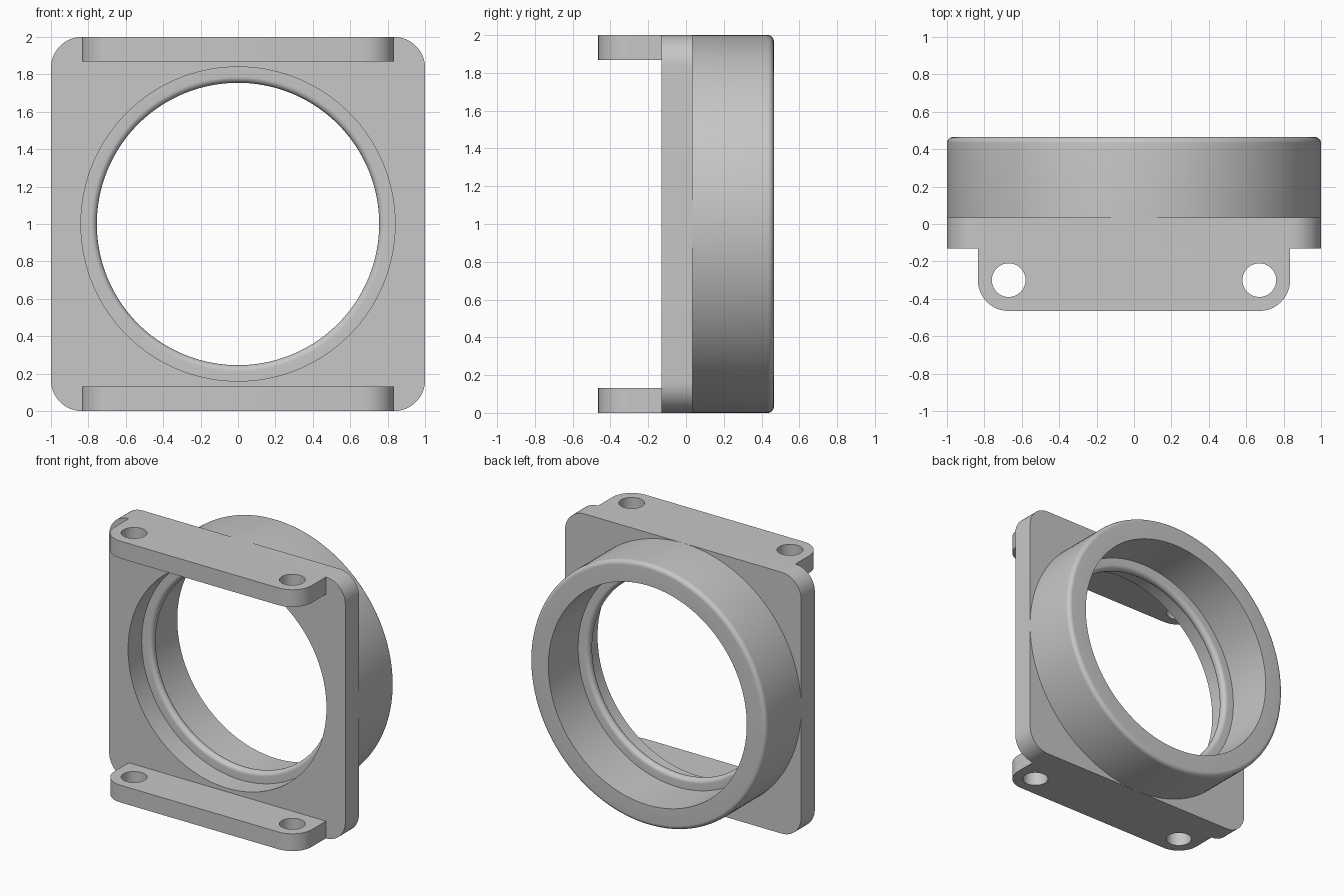
import bpy
import bmesh
from math import sin, cos, pi, radians
from mathutils import Vector

cube = bpy.data.objects.get("Cube")
if cube:
    bpy.data.objects.remove(cube, do_unlink=True)

grey = bpy.data.materials.new("plain grey")
grey.use_nodes = True
COLOUR = (0.57, 0.57, 0.57, 1)
grey.diffuse_color = COLOUR
grey.node_tree.nodes["Principled BSDF"].inputs["Base Color"].default_value = COLOUR

# Shared dimensions
FRONT, SEAT, BACK = -0.13, 0.035, 0.465   # plate front, plate back, barrel rim
BORE, LIP, ROUND = 0.84, 0.755, 0.165
FILLET = 0.033


def arc(cx, cy, r, start, end, steps):
    """Points along an arc, angles in degrees."""
    angles = [radians(start + (end - start) * i / steps) for i in range(steps + 1)]
    return [(cx + r * cos(a), cy + r * sin(a)) for a in angles]


def circle(cx, cy, r, steps):
    return arc(cx, cy, r, 0, 360, steps)[:-1]


def finish(bm, name):
    bmesh.ops.recalc_face_normals(bm, faces=bm.faces[:])
    mesh = bpy.data.meshes.new(name)
    bm.to_mesh(mesh)
    bm.free()
    mesh.materials.append(grey)
    obj = bpy.data.objects.new(name, mesh)
    bpy.context.collection.objects.link(obj)
    bpy.ops.object.select_all(action='DESELECT')
    obj.select_set(True)
    bpy.context.view_layer.objects.active = obj
    bpy.ops.object.shade_smooth_by_angle(angle=radians(30))
    return obj


def slab(name, loops, place, depth):
    """Fill an outline with holes, then extrude it by a depth vector."""
    bm = bmesh.new()
    edges = []
    for loop in loops:
        verts = [bm.verts.new(place(u, v)) for u, v in loop]
        edges += [bm.edges.new((a, b)) for a, b in zip(verts, verts[1:] + verts[:1])]
    bmesh.ops.triangle_fill(bm, use_beauty=True, edges=edges)
    result = bmesh.ops.extrude_face_region(bm, geom=bm.faces[:], use_keep_orig=True)
    moved = [g for g in result["geom"] if isinstance(g, bmesh.types.BMVert)]
    bmesh.ops.translate(bm, verts=moved, vec=Vector(depth))
    return finish(bm, name)


def lathe(name, profile, steps):
    """Revolve a closed (radius, y) profile about the bore axis."""
    bm = bmesh.new()
    rings = []
    for i in range(steps):
        a = 2 * pi * i / steps
        rings.append([bm.verts.new((r * cos(a), y, 1 + r * sin(a))) for r, y in profile])
    n = len(profile)
    for i, ring in enumerate(rings):
        nxt = rings[(i + 1) % steps]
        for j in range(n):
            k = (j + 1) % n
            bm.faces.new((ring[j], ring[k], nxt[k], nxt[j]))
    return finish(bm, name)


# Square flange plate with rounded corners and a round opening
c = 1 - ROUND
outline = []
for q, (sx, sz) in enumerate([(1, 1), (-1, 1), (-1, -1), (1, -1)]):
    outline += arc(sx * c, sz * c, ROUND, q * 90, q * 90 + 90, 12)
slab("flange_plate", [outline, circle(0, 0, BORE, 128)],
     lambda u, v: (u, FRONT, v + 1), (0, SEAT - FRONT, 0))

# Barrel with a rounded inner lip at its seat and a rounded outer rim
lip_back = SEAT + 0.07
profile = [(BORE, SEAT)]
profile += arc(LIP + FILLET, SEAT + FILLET, FILLET, 270, 180, 8)
profile += arc(LIP + FILLET, lip_back - FILLET, FILLET, 180, 90, 8)
profile += [(BORE, lip_back), (BORE, BACK)]
profile += arc(1 - FILLET, BACK - FILLET, FILLET, 90, 0, 8)
profile += [(1, SEAT)]
lathe("barrel", profile, 128)

# Mounting tabs along the upper and lower edges, each with two bolt holes
tab_front = -0.465
tab = [(c, FRONT), (-c, FRONT)]
tab += arc(-c + ROUND, tab_front + ROUND, ROUND, 180, 270, 12)
tab += arc(c - ROUND, tab_front + ROUND, ROUND, 270, 360, 12)
holes = [circle(s * (c - ROUND), tab_front + ROUND, 0.09, 40) for s in (-1, 1)]
for name, z in (("lower_tab", 0), ("upper_tab", 1.868)):
    slab(name, [tab] + holes, lambda u, v: (u, v, z), (0, 0, 0.132))
